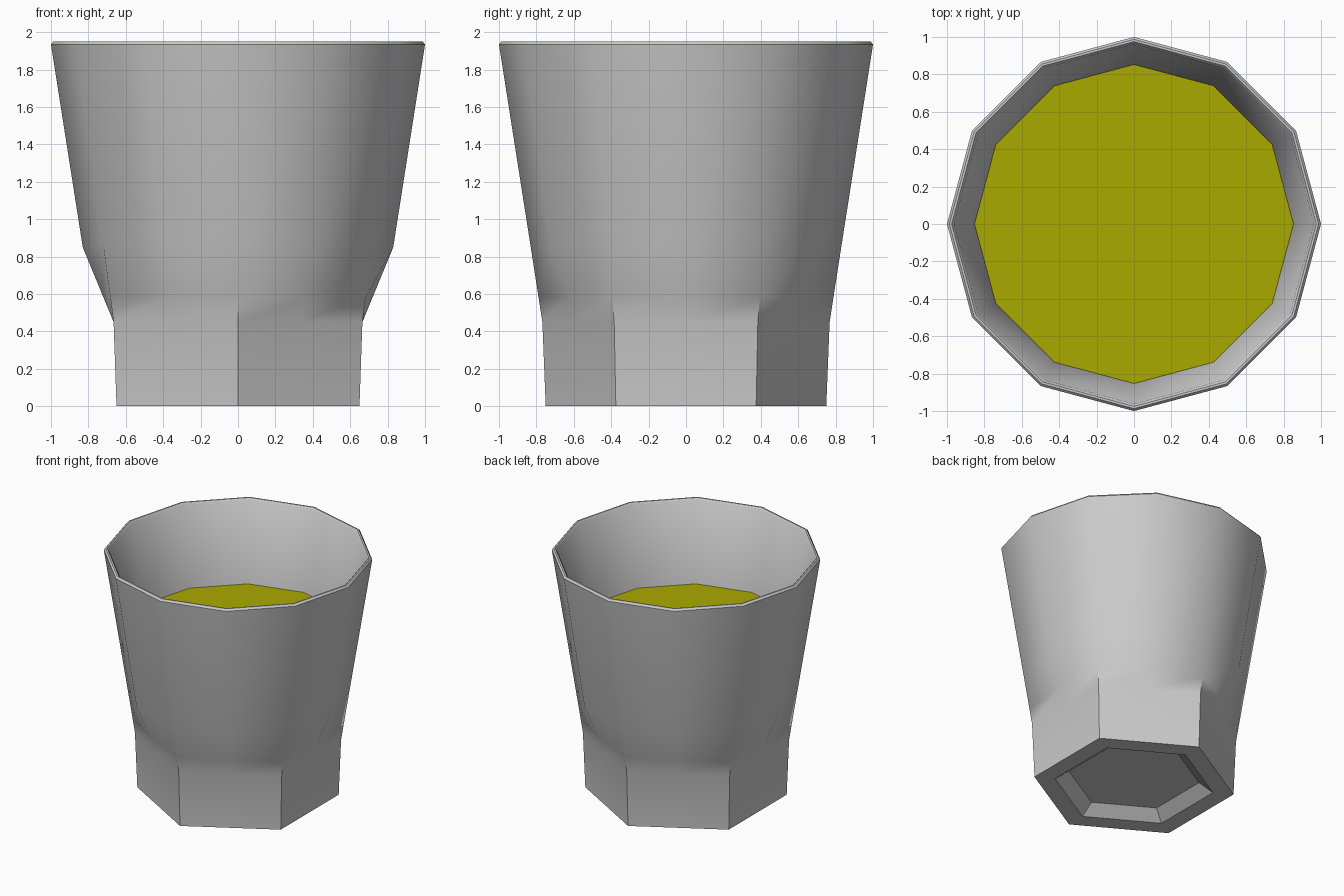
import bpy, bmesh, math

if "Cube" in bpy.data.objects:
    bpy.data.objects.remove(bpy.data.objects["Cube"])

N = 12
HEX = math.cos(math.radians(30))


def hexa(r, z):
    # ring with a hexagonal outline (mid-side points lie on the flats)
    return (r, r * HEX, z)


def dodeca(r, z):
    return (r, r, z)


def loft(name, rings, sharp_deg, flat_first=0):
    """Skin 12-point rings (corner radius, mid-side radius, z) and cap both ends."""
    bm = bmesh.new()
    loops = []
    for corner, mid, z in rings:
        loop = []
        for i in range(N):
            r = corner if i % 2 else mid
            a = math.radians(30 * i)
            loop.append(bm.verts.new((r * math.cos(a), r * math.sin(a), z)))
        loops.append(loop)
    flat = [bm.faces.new(loops[0][::-1])]
    for k, (a, b) in enumerate(zip(loops, loops[1:])):
        for i in range(N):
            j = (i + 1) % N
            f = bm.faces.new((a[i], a[j], b[j], b[i]))
            f.smooth = k >= flat_first
            if k < flat_first:
                flat.append(f)
    flat.append(bm.faces.new(loops[-1]))
    bmesh.ops.recalc_face_normals(bm, faces=bm.faces)
    bm.normal_update()
    for f in flat:
        f.smooth = False
    for e in bm.edges:
        e.smooth = e.calc_face_angle(0) < math.radians(sharp_deg)
    me = bpy.data.meshes.new(name)
    bm.to_mesh(me)
    bm.free()
    ob = bpy.data.objects.new(name, me)
    bpy.context.collection.objects.link(ob)
    return ob


# Tumbler: recessed underside, hexagonal foot, twelve-sided bowl, rim, inside
loft("tumbler", [
    hexa(0.49, 0.075),
    hexa(0.595, 0.0),
    hexa(0.75, 0.0),
    hexa(0.768, 0.45),
    (0.788, 0.719, 0.58),
    dodeca(0.83, 0.85),
    dodeca(1.0, 1.935),
    dodeca(0.987, 1.95),
    dodeca(0.975, 1.95),
    dodeca(0.962, 1.935),
    dodeca(0.855, 1.30),
    dodeca(0.78, 0.85),
    hexa(0.70, 0.50),
], 44, flat_first=2)

# Drink filling the tumbler
drink = loft("drink", [
    hexa(0.69, 0.51),
    dodeca(0.775, 0.85),
    dodeca(0.853, 1.30),
], 44)
mat = bpy.data.materials.new("drink_yellow")
mat.diffuse_color = (0.40, 0.40, 0.0, 1)
mat.use_nodes = True
mat.node_tree.nodes["Principled BSDF"].inputs["Base Color"].default_value = mat.diffuse_color
drink.data.materials.append(mat)
